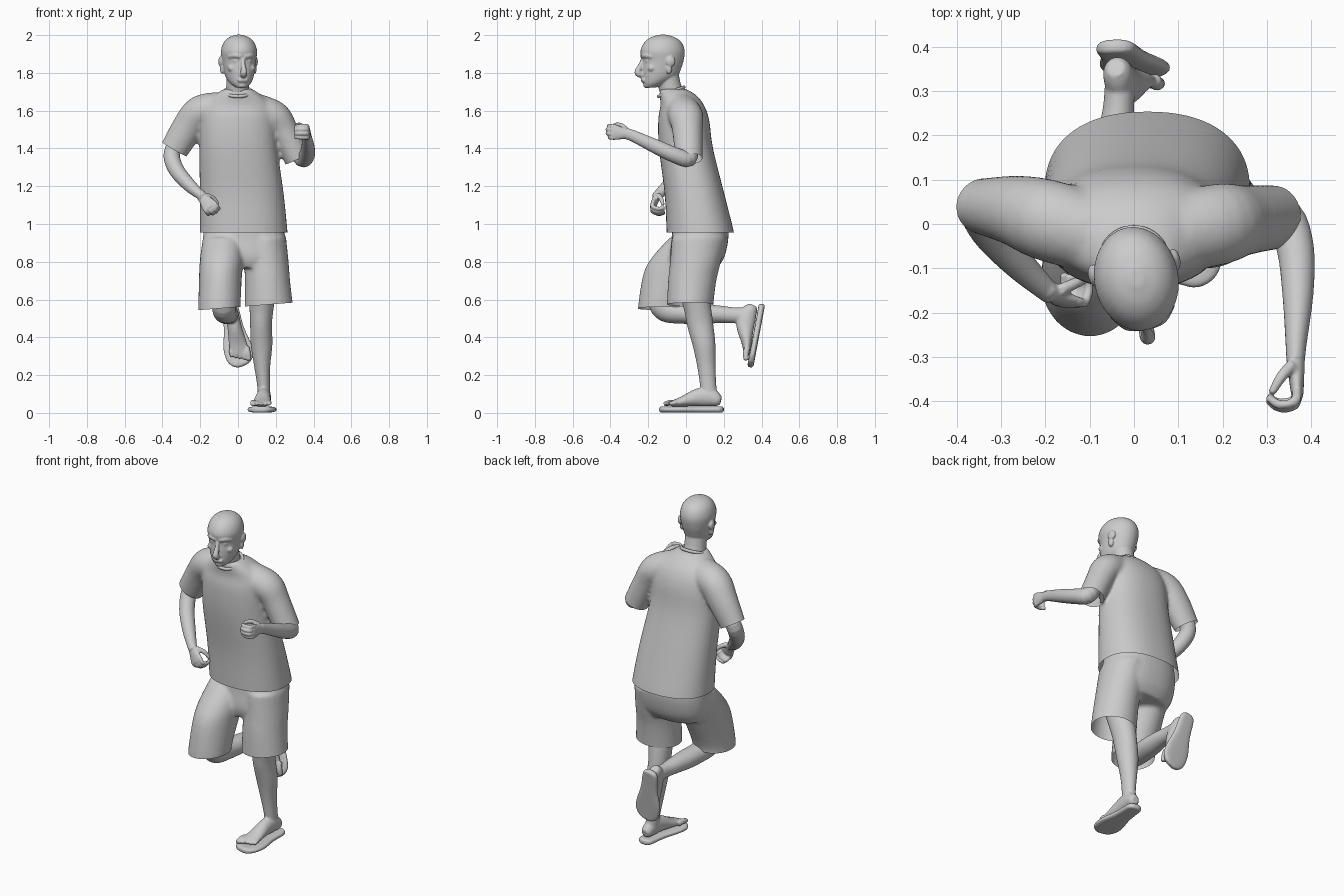
import bpy, bmesh, math
from mathutils import Vector, Matrix

X, Z = Vector((1, 0, 0)), Vector((0, 0, 1))


def tube(bm, pts, flat=False, ref=X, power=2.0, seg=24, sub=4):
    """Closed loft through (x, y, z, half_a, half_b) with spline interpolation."""
    p = [Vector(q if len(q) == 5 else (*q, q[3])) for q in pts]
    p = [2 * p[0] - p[1]] + p + [2 * p[-1] - p[-2]]
    rows = []
    for i in range(1, len(p) - 2):
        a, b, c, d = p[i - 1:i + 3]
        for k in range(sub):
            t = k / sub
            rows.append(0.5 * (2 * b + (c - a) * t + (2 * a - 5 * b + 4 * c - d) * t * t
                               + (3 * b - a - 3 * c + d) * t ** 3))
    rows.append(p[-2])
    rings = []
    for i, r in enumerate(rows):
        c = Vector(r[:3])
        t = Z if flat else (Vector(rows[min(i + 1, len(rows) - 1)][:3])
                            - Vector(rows[max(i - 1, 0)][:3])).normalized()
        u = (ref - t * ref.dot(t)).normalized()
        v = t.cross(u)
        ring = []
        for k in range(seg):
            ang = 2 * math.pi * k / seg
            cs, sn = math.cos(ang), math.sin(ang)
            ring.append(bm.verts.new(
                c + u * math.copysign(abs(cs) ** (2 / power), cs) * max(r[3], .002)
                + v * math.copysign(abs(sn) ** (2 / power), sn) * max(r[4], .002)))
        rings.append(ring)
    for a, b in zip(rings, rings[1:]):
        for k in range(seg):
            bm.faces.new((a[k], a[(k + 1) % seg], b[(k + 1) % seg], b[k]))
    bm.faces.new(rings[0][::-1])
    bm.faces.new(rings[-1])


def ball(bm, c, r):
    m = Matrix.Translation(c) @ Matrix.Diagonal((*r, 1))
    bmesh.ops.create_uvsphere(bm, u_segments=20, v_segments=12, radius=1, matrix=m)


def fuse(name, bm, voxel, smooth, cuts=()):
    """Blend overlapping volumes into one skin, then trim open hems."""
    bmesh.ops.recalc_face_normals(bm, faces=bm.faces)
    me = bpy.data.meshes.new(name)
    bm.to_mesh(me)
    bm.free()
    ob = bpy.data.objects.new(name, me)
    bpy.context.collection.objects.link(ob)
    r = ob.modifiers.new("skin", 'REMESH')
    r.mode, r.voxel_size = 'VOXEL', voxel
    s = ob.modifiers.new("relax", 'SMOOTH')
    s.factor, s.iterations = 0.5, smooth
    out = bmesh.new()
    out.from_object(ob, bpy.context.evaluated_depsgraph_get())
    ob.modifiers.clear()
    for co, no, rad in cuts:
        co = Vector(co)
        fs = [f for f in out.faces if (f.calc_center_median() - co).length < rad]
        geom = fs + list({e for f in fs for e in f.edges}) + list({v for f in fs for v in f.verts})
        bmesh.ops.bisect_plane(out, geom=geom, plane_co=co, plane_no=no, clear_outer=True)
    for f in out.faces:
        f.smooth = True
    out.to_mesh(me)
    out.free()
    return ob


# shirt: torso plus two sleeves
bm = bmesh.new()
tube(bm, [(.03, .08, .89, .235, .182), (.03, .075, .96, .232, .178), (.02, .045, 1.16, .222, .158),
          (.002, 0, 1.4, .207, .143), (0, -.012, 1.55, .2, .135), (0, -.02, 1.63, .18, .115),
          (0, -.045, 1.685, .12, .095), (0, -.07, 1.715, .075, .07)], flat=True, power=2.3, seg=40)
tube(bm, [(-.1, -.02, 1.61, .09, .09), (-.2, .01, 1.59, .092, .09), (-.265, .03, 1.51, .08, .085),
          (-.337, .04, 1.395, .064, .075), (-.36, .044, 1.35, .06, .07)], ref=Vector((0, 1, 0)))
tube(bm, [(.1, -.02, 1.6, .09, .09), (.195, 0, 1.565, .092, .085), (.245, .008, 1.49, .08, .075),
          (.315, .015, 1.345, .073, .07), (.325, .015, 1.32, .07, .067)], ref=Vector((0, 1, 0)))
fuse("shirt", bm, .011, 5, [((.03, .07, .955), (0, 0, -1), .4),
                            ((-.337, .04, 1.395), (-.5, .05, -.87), .115),
                            ((.315, .015, 1.345), (.42, .04, -.9), .09)])
bpy.ops.mesh.primitive_torus_add(location=(0, -.078, 1.7), rotation=(math.radians(20), 0, 0),
                                 major_radius=.071, minor_radius=.009, major_segments=40, minor_segments=10)
bpy.context.object.name = "collar"
bpy.ops.object.shade_smooth()

# shorts: seat plus two loose legs
bm = bmesh.new()
tube(bm, [(.03, .075, 1.03, .2, .145), (.032, .075, .93, .217, .15), (.033, .06, .83, .215, .145),
          (.033, .05, .77, .19, .12)], flat=True, power=2.3, seg=40)
tube(bm, [(.14, .07, .93, .115, .145), (.15, .05, .8, .118, .135), (.156, .033, .7, .12, .128),
          (.163, .022, .57, .128, .123), (.165, .022, .52, .13, .123)], flat=True)
tube(bm, [(-.075, .06, .93, .11, .145), (-.085, -.02, .83, .115, .155), (-.092, -.07, .74, .114, .155),
          (-.098, -.122, .58, .112, .13), (-.1, -.125, .5, .112, .13)], flat=True)
fuse("shorts", bm, .011, 4, [((.03, 0, .563), (.08, 0, -1), .4)])

# head, neck and face, turned slightly to one side
bm = bmesh.new()
tube(bm, [(0, -.19, 1.722, .028, .03), (0, -.168, 1.745, .055, .06), (0, -.14, 1.78, .074, .093),
          (0, -.13, 1.82, .083, .104), (0, -.122, 1.865, .09, .11), (0, -.124, 1.915, .095, .118),
          (0, -.122, 1.96, .081, .1), (0, -.122, 1.988, .053, .065), (0, -.122, 2.002, .015, .02)],
     flat=True, seg=32)
tube(bm, [(0, -.05, 1.65, .066, .062), (0, -.08, 1.71, .061, .06), (0, -.1, 1.8, .06, .06)])
tube(bm, [(0, -.228, 1.88, .01), (0, -.242, 1.845, .011), (0, -.258, 1.803, .018), (0, -.236, 1.788, .017)])
tube(bm, [(0, -.228, 1.772, .024, .006), (0, -.232, 1.762, .03, .009), (0, -.226, 1.75, .022, .008)], flat=True)
ball(bm, (0, -.208, 1.735), (.026, .02, .017))
for s in (-1, 1):
    tube(bm, [(s * .008, -.231, 1.886, .012), (s * .04, -.222, 1.892, .013), (s * .066, -.192, 1.886, .012)], ref=Z)
    ball(bm, (s * .033, -.21, 1.863), (.019, .016, .011))
    ball(bm, (s * .05, -.195, 1.825), (.025, .02, .02))
    ball(bm, (s * .093, -.098, 1.86), (.013, .026, .028))
    ball(bm, (s * .088, -.106, 1.822), (.011, .016, .028))
pivot = Matrix.Translation((.005, -.122, 0))
turn = pivot @ Matrix.Rotation(math.radians(11), 4, 'Z') @ Matrix.Translation((0, .122, 0))
bmesh.ops.transform(bm, matrix=turn, verts=bm.verts)
fuse("head", bm, .005, 3)


# arms with half closed hands
def hand(bm, wrist, fwd, palm, thumb):
    d = Vector(fwd).normalized()
    w = Vector(thumb)
    w = (w - d * w.dot(d)).normalized()
    n = d.cross(w)
    n = n if n.dot(Vector(palm)) > 0 else -n

    def at(u, v, q, *r):
        return (*(Vector(wrist) + d * u + n * v + w * q), *r)
    tube(bm, [at(-.02, 0, 0, .026, .021), at(.02, 0, 0, .03, .019), at(.055, 0, 0, .039, .016),
              at(.082, 0, 0, .038, .013)], ref=w)
    for i, q in enumerate((.031, .011, -.01, -.03)):
        k = (.95, 1, .97, .85)[i]
        tube(bm, [at(.065, 0, q, .011), at(.1 * k, .006, q, .011), at(.105 * k, .042, q, .0105),
                  at(.085 * k, .068, q * .9, .009)], ref=w, seg=12)
    tube(bm, [at(.01, .008, .024, .014), at(.04, .035, .042, .0125), at(.075, .058, .042, .009)], ref=w, seg=12)


def arm(name, path, *hand_args):
    bm = bmesh.new()
    tube(bm, path)
    hand(bm, *hand_args)
    fuse(name, bm, .005, 3)


arm("right_arm", [(-.3, .04, 1.46, .046), (-.35, .04, 1.375, .044), (-.328, -.015, 1.29, .042),
                  (-.262, -.088, 1.21, .036), (-.2, -.147, 1.155, .026), (-.185, -.158, 1.143, .025)],
    (-.192, -.153, 1.148), (.55, -.3, -.72), (.2, 1, 0), (.8, 0, .6))
arm("left_arm", [(.29, .01, 1.42, .046), (.34, .015, 1.345, .044), (.365, -.06, 1.365, .042),
                 (.37, -.16, 1.41, .035, .038), (.366, -.27, 1.462, .024, .031), (.365, -.31, 1.477, .021, .03)],
    (.365, -.31, 1.477), (.05, -1, .12), (-1, 0, 0), (0, 0, 1))


# legs with bare feet, each foot standing on a sandal sole
def leg(side, path, heel, fwd, up, lateral):
    f = Vector(fwd).normalized()
    u = Vector(up)
    u = (u - f * u.dot(f)).normalized()
    l = f.cross(u)
    l = l if l.dot(Vector(lateral)) > 0 else -l

    def at(a, b, c, *r):
        return (*(Vector(heel) + l * a + f * b + u * c), *r)
    bm = bmesh.new()
    tube(bm, path)
    tube(bm, [at(0, .015, .065, .02, .022), at(0, .035, .07, .032, .036), at(0, .08, .085, .036, .05),
              at(0, .14, .082, .038, .046), at(0, .22, .06, .047, .027), at(0, .28, .048, .05, .015)], ref=l)
    for i in range(5):
        r = .016 if i == 0 else .0115
        a = -.042 + .0215 * i
        tube(bm, [at(a, .25, .052, r), at(a, .285 - .006 * i, .054, r), at(a, .322 - .009 * i, .046, r * .8)],
             ref=l, seg=12)
    fuse(side + "_leg", bm, .0055, 3)
    bm = bmesh.new()
    h = .0165
    tube(bm, [at(.002, 0, .018, .015, .01), at(.002, .01, .018, .034, h), at(.002, .035, .018, .046, h),
              at(.003, .13, .018, .053, h), at(.004, .23, .018, .075, h), at(0, .295, .018, .072, h),
              at(-.004, .328, .018, .048, h), at(-.006, .34, .018, .02, .01)], ref=l, power=3)
    fuse(side + "_sandal", bm, .005, 3)


leg("left", [(.135, .03, .7, .075, .082), (.125, .06, .56, .064, .072), (.122, .075, .47, .058, .069),
             (.125, .096, .36, .057, .06), (.128, .108, .25, .043, .049), (.135, .117, .15, .034, .043),
             (.138, .125, .07, .034, .045)],
    (.145, .2, 0), (-.08, -1, 0), (0, 0, 1), (1, 0, 0))
leg("right", [(-.085, -.1, .68, .07), (-.078, -.135, .59, .064), (-.073, -.105, .543, .062),
              (-.065, -.02, .527, .06, .055), (-.055, .08, .523, .058, .053), (-.046, .17, .522, .048, .047),
              (-.036, .25, .517, .036, .042), (-.03, .34, .515, .034, .042)],
    (-.045, .42, .572), (.065, -.06, -.32), (0, -1, .18), (-1, 0, 0))
